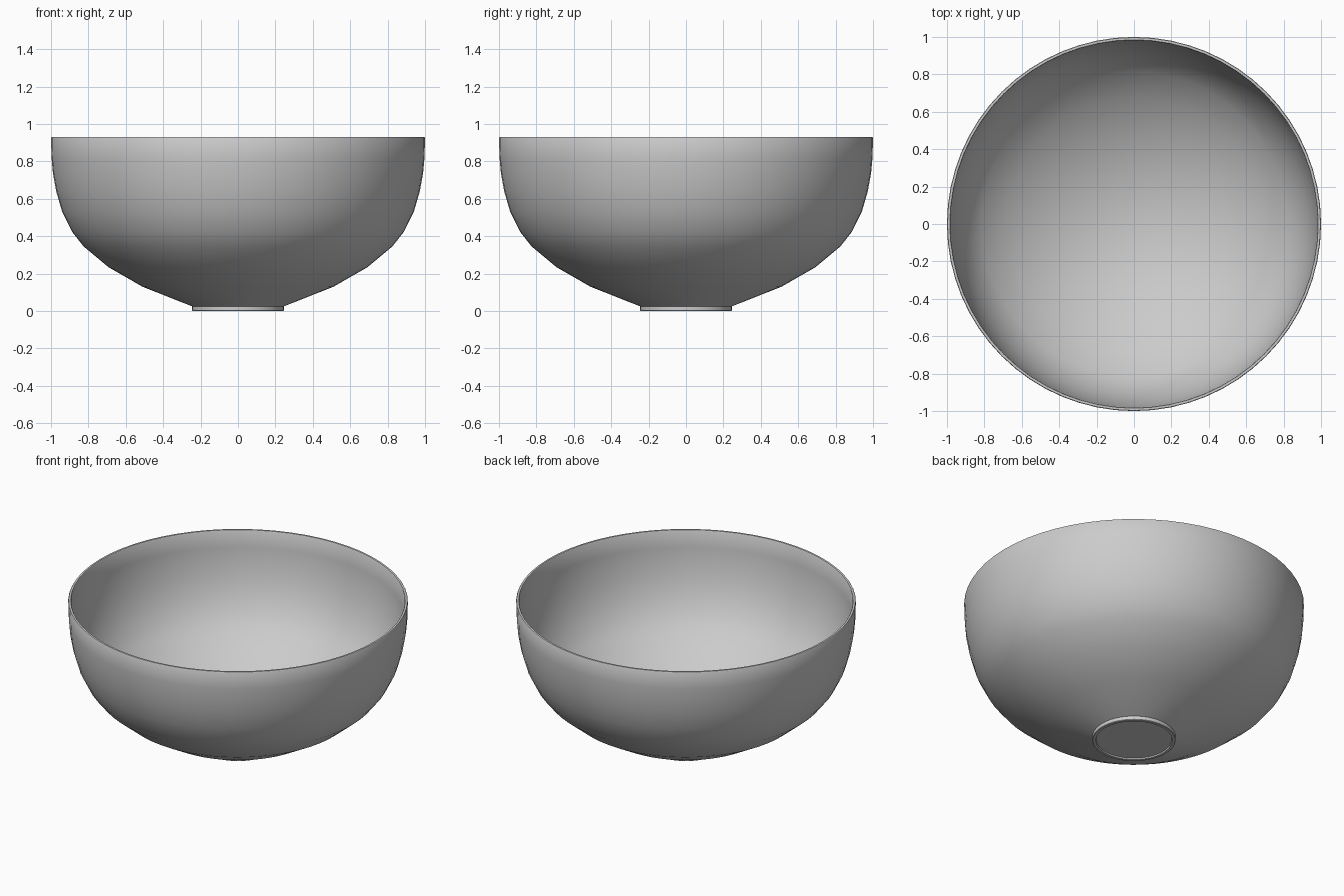
import bpy, bmesh, math

if "Cube" in bpy.data.objects:
    bpy.data.objects.remove(bpy.data.objects["Cube"])

SEGMENTS = 64

# Single grey ceramic colour
grey = bpy.data.materials.new("light_grey")
grey.diffuse_color = (0.6, 0.6, 0.6, 1)
grey.use_nodes = True
grey.node_tree.nodes["Principled BSDF"].inputs["Base Color"].default_value = grey.diffuse_color


def lathe(name, profile):
    """Revolve an (r, z) profile around z; r = 0 ends close to a point."""
    bm = bmesh.new()
    verts = [bm.verts.new((r, 0, z)) for r, z in profile]
    edges = [bm.edges.new(pair) for pair in zip(verts, verts[1:])]
    bmesh.ops.spin(bm, geom=verts + edges, cent=(0, 0, 0), axis=(0, 0, 1),
                   angle=math.tau, steps=SEGMENTS, use_merge=True)
    bmesh.ops.remove_doubles(bm, verts=bm.verts, dist=0.0005)
    bmesh.ops.recalc_face_normals(bm, faces=bm.faces)
    mesh = bpy.data.meshes.new(name)
    bm.to_mesh(mesh)
    bm.free()
    mesh.materials.append(grey)
    obj = bpy.data.objects.new(name, mesh)
    bpy.context.collection.objects.link(obj)
    bpy.context.view_layer.objects.active = obj
    obj.select_set(True)
    bpy.ops.object.shade_smooth_by_angle(angle=math.radians(35))
    obj.select_set(False)
    return obj


# Foot ring with a shallow recess underneath
foot = [(0, 0.008), (0.222, 0.008), (0.225, 0), (0.242, 0), (0.245, 0.003),
        (0.245, 0.025)]
# Outer wall up to the rim
outer = [(0.51, 0.13), (0.69, 0.233), (0.825, 0.345), (0.888, 0.425),
         (0.94, 0.53), (0.972, 0.64), (0.99, 0.74), (0.997, 0.82),
         (1.0, 0.925), (0.997, 0.93)]
# Inner wall back down to the flat floor
inner = [(0.985, 0.93), (0.982, 0.925), (0.979, 0.82), (0.972, 0.745),
         (0.955, 0.645), (0.924, 0.538), (0.874, 0.437), (0.814, 0.36),
         (0.682, 0.25), (0.503, 0.147), (0.2, 0.036), (0, 0.036)]

lathe("bowl", foot + outer + inner)
